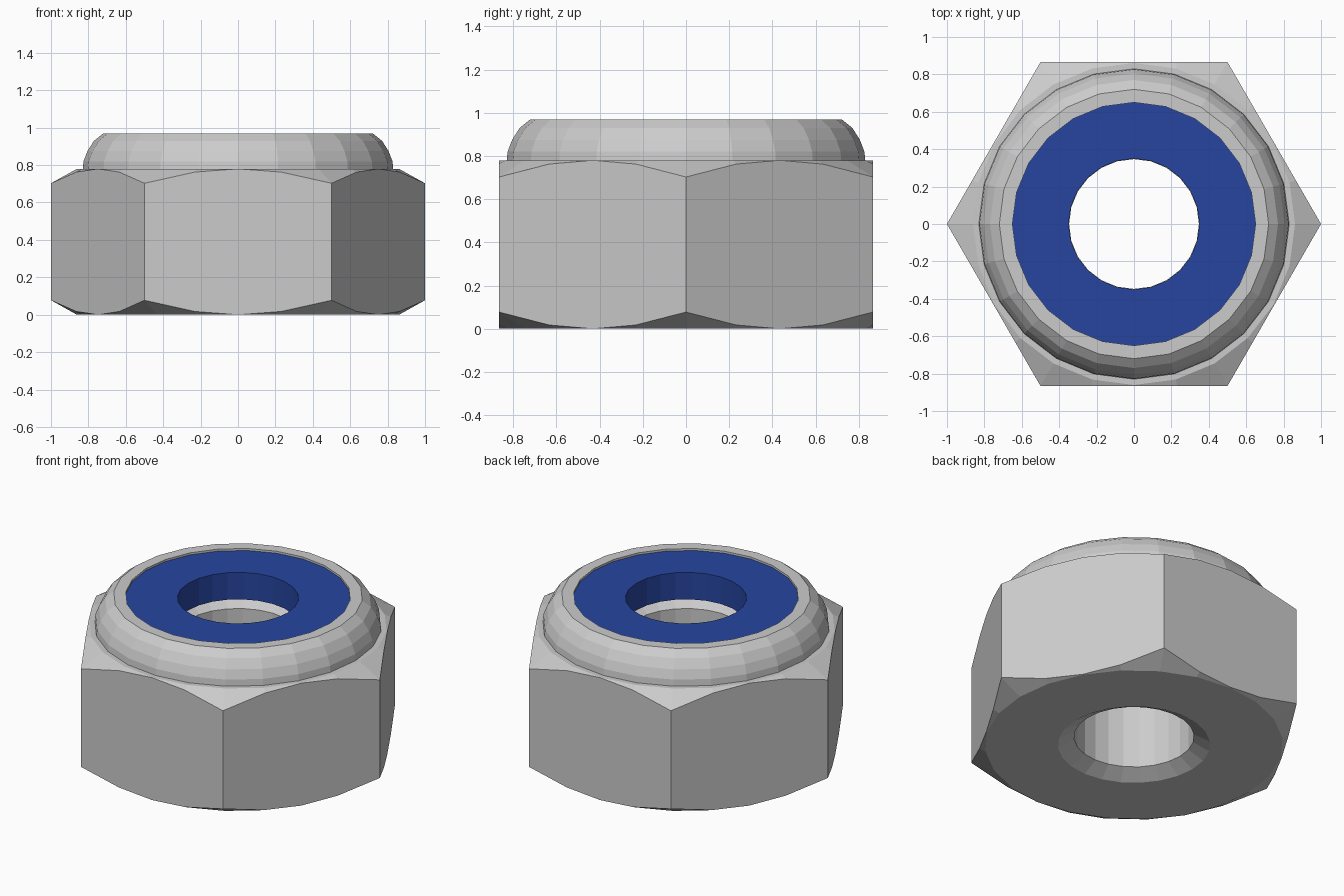
import bpy, bmesh
from math import cos, sin, pi, radians, tan

if "Cube" in bpy.data.objects:
    bpy.data.objects.remove(bpy.data.objects["Cube"])

SEG = 24
FLAT = cos(pi / 6)      # centre-to-flat distance of the hexagon
HEX_TOP = 0.78


def circle(bm, r, z):
    return [bm.verts.new((r * cos(2 * pi * i / SEG), r * sin(2 * pi * i / SEG), z))
            for i in range(SEG)]


def hex_edge(bm, z, direction):
    # scalloped edge where the 30 degree chamfer cone meets the hexagon
    ring = []
    for i in range(SEG):
        a = 2 * pi * i / SEG
        r = FLAT / cos(a % (pi / 3) - pi / 6)
        drop = (r - FLAT) * tan(radians(30))
        ring.append(bm.verts.new((r * cos(a), r * sin(a), z + direction * drop)))
    return ring


def bridge(bm, a, b):
    for i in range(SEG):
        j = (i + 1) % SEG
        bm.faces.new((a[i], a[j], b[j], b[i]))


def finish(bm, name):
    bmesh.ops.recalc_face_normals(bm, faces=bm.faces)
    me = bpy.data.meshes.new(name)
    bm.to_mesh(me)
    bm.free()
    ob = bpy.data.objects.new(name, me)
    bpy.context.collection.objects.link(ob)
    return ob


# Steel body: hexagon, rounded collar, insert pocket and chamfered bore
bm = bmesh.new()
low = hex_edge(bm, 0.0, 1)
high = hex_edge(bm, HEX_TOP, -1)
for s in range(0, SEG, 4):
    idx = [(s + k) % SEG for k in range(5)]
    bm.faces.new([low[i] for i in idx] + [high[i] for i in reversed(idx)])

profile = [(0.83, HEX_TOP), (0.826, 0.82), (0.805, 0.875), (0.77, 0.93), (0.72, 0.97),
           (0.65, 0.97), (0.65, HEX_TOP), (0.44, HEX_TOP), (0.347, 0.728),
           (0.347, 0.052), (0.44, 0.0)]
prev = high
for r, z in profile:
    ring = circle(bm, r, z)
    bridge(bm, prev, ring)
    prev = ring
bridge(bm, prev, low)
# the chamfer touches the flats only at their middles, so split its rings there
outer_low = circle(bm, FLAT - 0.005, 0.0)
outer_high = circle(bm, FLAT - 0.005, HEX_TOP)
for edge, mid, inner in ((low, outer_low, prev), (high, outer_high, None)):
    if inner is None:
        inner = [v for v in bm.verts if abs(v.co.z - HEX_TOP) < 1e-5
                 and abs(v.co.xy.length - 0.83) < 1e-4]
    old = [f for f in bm.faces if any(v in edge for v in f.verts)
           and any(v in inner for v in f.verts)]
    bmesh.ops.delete(bm, geom=old, context='FACES_ONLY')
    bridge(bm, edge, mid)
    bridge(bm, mid, inner)
finish(bm, "nut_body")

# Blue locking insert
bm = bmesh.new()
rings = [circle(bm, r, z) for r, z in
         ((0.65, 0.785), (0.65, 0.957), (0.35, 0.957), (0.35, 0.785))]
for k in range(4):
    bridge(bm, rings[k], rings[(k + 1) % 4])
insert = finish(bm, "locking_insert")
mat = bpy.data.materials.new("blue_plastic")
mat.diffuse_color = (0.02, 0.06, 0.35, 1)
mat.use_nodes = True
mat.node_tree.nodes["Principled BSDF"].inputs["Base Color"].default_value = mat.diffuse_color
insert.data.materials.append(mat)
